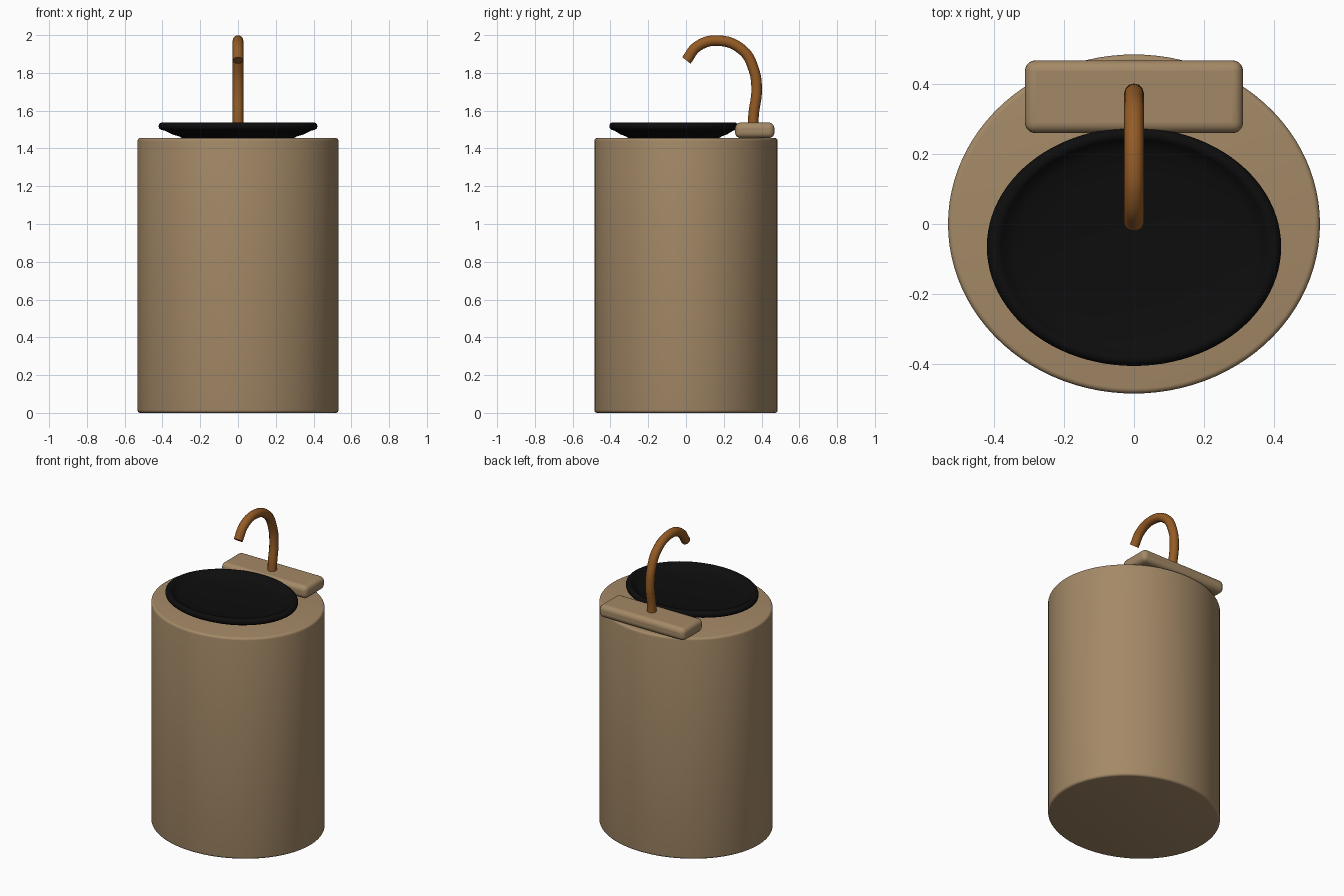
import bpy, bmesh, math

cube = bpy.data.objects.get("Cube")
if cube:
    bpy.data.objects.remove(cube, do_unlink=True)


def make_material(name, colour):
    mat = bpy.data.materials.new(name)
    mat.use_nodes = True
    mat.diffuse_color = (*colour, 1)
    bsdf = mat.node_tree.nodes["Principled BSDF"]
    bsdf.inputs["Base Color"].default_value = (*colour, 1)
    bsdf.inputs["Roughness"].default_value = 0.5
    return mat


stone = make_material("tan stone", (0.37, 0.25, 0.135))
black = make_material("black glaze", (0.004, 0.004, 0.004))
copper = make_material("copper", (0.30, 0.105, 0.018))


def finish(obj, mat, angle=40):
    obj.data.materials.clear()
    obj.data.materials.append(mat)
    bpy.ops.object.select_all(action="DESELECT")
    obj.select_set(True)
    bpy.context.view_layer.objects.active = obj
    bpy.ops.object.shade_smooth_by_angle(angle=math.radians(angle))


def lathe(name, profile, centre, mat, segments=96):
    """Oval turned part; profile points are (x radius, y radius, z)."""
    bm = bmesh.new()
    rings = []
    for rx, ry, z in profile:
        ring = []
        for i in range(segments):
            a = math.tau * i / segments
            ring.append(bm.verts.new((rx * math.cos(a), ry * math.sin(a), z)))
        rings.append(ring)
    for low, high in zip(rings, rings[1:]):
        for i in range(segments):
            j = (i + 1) % segments
            bm.faces.new((low[i], low[j], high[j], high[i]))
    bm.faces.new(rings[0][::-1])
    bm.faces.new(rings[-1])
    mesh = bpy.data.meshes.new(name)
    bm.to_mesh(mesh)
    bm.free()
    obj = bpy.data.objects.new(name, mesh)
    obj.location = centre
    bpy.context.collection.objects.link(obj)
    finish(obj, mat)
    return obj


# Oval pedestal with softened top and bottom edges
RX, RY, TOP, SOFT = 0.532, 0.485, 1.455, 0.015
edge = [(SOFT * (1 - math.sin(t)), SOFT * (1 - math.cos(t)))
        for t in (math.pi / 2 * k / 4 for k in range(5))]
body = [(RX - inset, RY - inset, rise) for rise, inset in reversed(edge)]
body += [(RX - inset, RY - inset, TOP - rise) for rise, inset in edge]
lathe("pedestal", body, (0, 0, 0), stone)

# Shallow oval bowl: foot, flared underside, rounded rim, dished inside
bowl_outline = [(0.29, 1.45), (0.31, 1.463), (0.35, 1.475), (0.385, 1.493),
                (0.405, 1.498), (0.417, 1.506), (0.421, 1.518),
                (0.417, 1.53), (0.405, 1.538), (0.39, 1.538), (0.38, 1.532),
                (0.37, 1.52), (0.34, 1.508), (0.27, 1.497), (0.15, 1.49),
                (0.03, 1.488)]
lathe("basin", [(r, r * 0.81, z) for r, z in bowl_outline],
      (0, -0.065, 0), black)

# Rounded tap shelf at the back
bpy.ops.mesh.primitive_cube_add(size=1, location=(0, 0.364, 1.496))
shelf = bpy.context.object
shelf.name = "tap_shelf"
shelf.scale = (0.624, 0.208, 0.082)
bpy.ops.object.transform_apply(location=False, rotation=False, scale=True)
bevel = shelf.modifiers.new("soft edges", "BEVEL")
bevel.width = 0.03
bevel.segments = 5
finish(shelf, stone)

# Curved spout, swept along a side-on path
path = [(0.355, 1.5), (0.358, 1.58), (0.374, 1.71), (0.358, 1.82),
        (0.3, 1.92), (0.17, 1.971), (0.06, 1.94), (0.002, 1.866)]
curve = bpy.data.curves.new("spout", "CURVE")
curve.dimensions = "3D"
curve.bevel_depth = 0.028
curve.bevel_resolution = 4
curve.resolution_u = 6
curve.use_fill_caps = True
spline = curve.splines.new("BEZIER")
spline.bezier_points.add(len(path) - 1)
for point, (y, z) in zip(spline.bezier_points, path):
    point.co = (0, y, z)
    point.handle_left_type = point.handle_right_type = "AUTO"
spout = bpy.data.objects.new("spout", curve)
bpy.context.collection.objects.link(spout)
bpy.ops.object.select_all(action="DESELECT")
spout.select_set(True)
bpy.context.view_layer.objects.active = spout
bpy.ops.object.convert(target="MESH")
finish(bpy.context.object, copper, 50)
